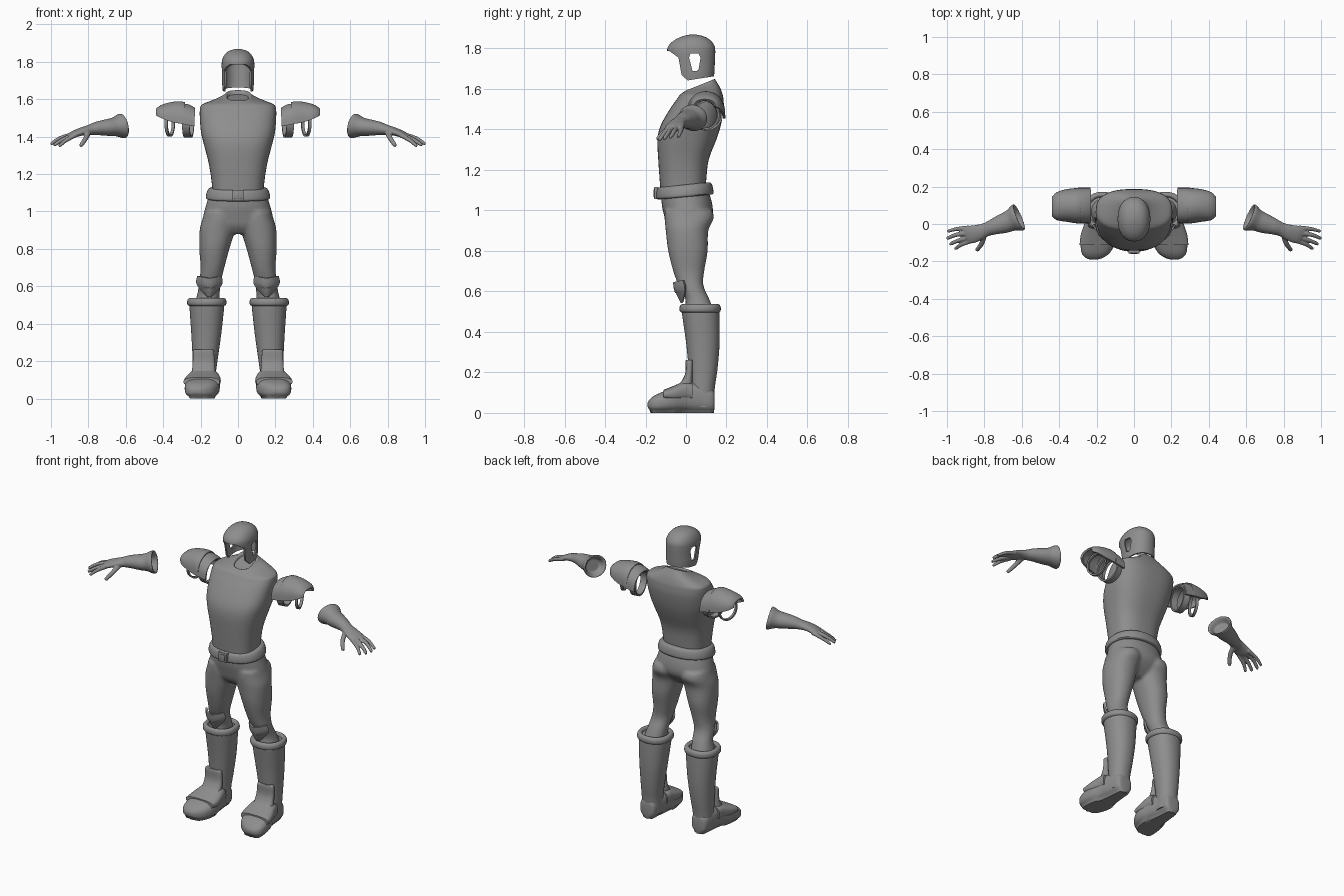
import bpy, bmesh, math
from mathutils import Vector

if "Cube" in bpy.data.objects:
    bpy.data.objects.remove(bpy.data.objects["Cube"])

grey = bpy.data.materials.new("plain grey")
grey.diffuse_color = (0.27, 0.27, 0.27, 1)
grey.use_nodes = True
grey.node_tree.nodes["Principled BSDF"].inputs["Base Color"].default_value = grey.diffuse_color


def spline(rows, steps):
    """Catmull-Rom interpolation of rows of numbers."""
    if steps < 2:
        return rows
    out = []
    for i in range(len(rows) - 1):
        p = [rows[max(0, min(len(rows) - 1, i + k))] for k in (-1, 0, 1, 2)]
        for s in range(steps):
            t = s / steps
            out.append([b + 0.5 * t * (c - a + t * (2*a - 5*b + 4*c - d + t * (3*(b - c) + d - a)))
                        for a, b, c, d in zip(*p)])
    return out + [rows[-1]]


def skin(bm, rings, caps=(True, True), closed=True):
    vs = [[bm.verts.new(p) for p in r] for r in rings]
    n = len(vs[0])
    for a, b in zip(vs, vs[1:]):
        for i in range(n if closed else n - 1):
            j = (i + 1) % n
            bm.faces.new((a[i], a[j], b[j], b[i]))
    for use, r in zip(caps, (vs[0], vs[-1])):
        if use and closed:
            bm.faces.new(r)


def oval(power, n):
    """Points of a unit superellipse."""
    out = []
    for i in range(n):
        c, s = math.cos(2*math.pi*i/n), math.sin(2*math.pi*i/n)
        out.append((math.copysign(abs(c)**(2/power), c), math.copysign(abs(s)**(2/power), s)))
    return out


def stack(bm, rows, along='z', power=2.2, tilt=0, steps=4, n=40, caps=(True, True), flip=1):
    """Loft of rows (position, x0, x1, low, high[, tilt]) along z or y."""
    rows = [list(r) + [tilt] * (6 - len(r)) for r in rows]
    rings = []
    for h, x0, x1, a, b, tl in spline(rows, steps):
        ring = []
        for c, s in oval(power, n):
            x, w = flip * ((x0 + x1)/2 + c*(x1 - x0)/2), (a + b)/2 + s*(b - a)/2
            ring.append((x, w, h + tl*s) if along == 'z' else (x, h, w))
        rings.append(ring)
    skin(bm, rings, caps)


def tube(bm, rows, axis, steps=4, n=24, caps=(True, True)):
    """Loft of rows (x, y, z, half width, half height) square to an axis."""
    d = Vector(axis).normalized()
    u = d.cross(Vector((0, 0, 1))).normalized()
    v = u.cross(d)
    skin(bm, [[Vector(r[:3]) + u*c*r[3] + v*s*r[4] for c, s in oval(2, n)]
              for r in spline(rows, steps)], caps)


def hoop(bm, centre, axis, ru, rv, width, thick):
    c, d = Vector(centre), Vector(axis).normalized() * width / 2
    rows = [[*(c + d*k), ru - t, rv - t] for k, t in ((-1, thick), (-1, 0), (1, 0), (1, thick), (-1, thick))]
    tube(bm, rows, axis, 1, 32, (False, False))


def finish(name, bm, mirror=False, voxel=0, smooth=3, thick=0, cutter=None, bevel=0):
    bmesh.ops.remove_doubles(bm, verts=bm.verts, dist=1e-5)
    bmesh.ops.recalc_face_normals(bm, faces=bm.faces)
    me = bpy.data.meshes.new(name)
    bm.to_mesh(me)
    bm.free()
    me.materials.append(grey)
    ob = bpy.data.objects.new(name, me)
    bpy.context.collection.objects.link(ob)
    if thick:
        m = ob.modifiers.new("shell", 'SOLIDIFY')
        m.thickness, m.offset = thick, 0
    if bevel:
        m = ob.modifiers.new("bevel", 'BEVEL')
        m.width, m.segments = bevel, 2
    if cutter:
        m = ob.modifiers.new("cut", 'BOOLEAN')
        m.object, m.solver = cutter, 'EXACT'
    if voxel:
        m = ob.modifiers.new("blend", 'REMESH')
        m.mode, m.voxel_size = 'VOXEL', voxel
        m = ob.modifiers.new("soften", 'SMOOTH')
        m.iterations = smooth
    if mirror:
        ob.modifiers.new("mirror", 'MIRROR')
    bpy.ops.object.select_all(action='DESELECT')
    ob.select_set(True)
    bpy.context.view_layer.objects.active = ob
    bpy.ops.object.convert(target='MESH')
    bpy.ops.object.shade_smooth_by_angle(angle=math.radians(40))
    return ob


# Helmet: shell with face and ear openings
bm = bmesh.new()
for outline in ([(-.2, 1.787), (-.082, 1.787), (-.037, 1.755), (-.022, 1.67), (.012, 1.638), (.015, 1.5), (-.2, 1.5)],
                [(.015, 1.755), (.022, 1.775), (.062, 1.775), (.072, 1.755), (.062, 1.695), (.05, 1.688), (.032, 1.69)]):
    skin(bm, [[(x, y, z) for y, z in outline] for x in (-.2, .2)])
cutter = finish("helmet_cutter", bm)
cutter.hide_render = True
bm = bmesh.new()
stack(bm, [(1.648, -.077, .077, -.05, .134, .015), (1.68, -.08, .08, -.06, .136, .008), (1.73, -.081, .081, -.074, .138),
           (1.78, -.083, .083, -.088, .14), (1.81, -.08, .08, -.083, .137), (1.838, -.066, .066, -.054, .117),
           (1.856, -.043, .043, -.015, .085), (1.864, -.012, .012, .02, .05)], caps=(False, True))
finish("helmet", bm, thick=.009, cutter=cutter)
bpy.data.objects.remove(cutter)

# Torso with sloped shoulders and tilted neck opening
bm = bmesh.new()
stack(bm, [(1.08, -.135, .135, -.125, .095), (1.15, -.14, .14, -.13, .1), (1.25, -.155, .155, -.137, .112),
           (1.35, -.18, .18, -.141, .15), (1.42, -.197, .197, -.125, .172), (1.5, -.204, .204, -.08, .186),
           (1.55, -.203, .203, -.045, .185), (1.573, -.19, .19, -.03, .18, .002), (1.595, -.13, .13, -.015, .168, .012),
           (1.61, -.085, .085, -.01, .152, .024), (1.62, -.07, .07, -.002, .142, .028), (1.617, -.06, .06, .008, .132, .026),
           (1.605, -.055, .055, .012, .127, .02)], power=2.6, n=56)
finish("torso", bm)

# Belt and buckle
bm = bmesh.new()
stack(bm, [(1.066, -.16, .16, -.135, .122), (1.072, -.172, .172, -.147, .135), (1.1, -.168, .168, -.147, .133),
           (1.122, -.156, .156, -.14, .125), (1.127, -.14, .14, -.125, .11)], tilt=.012, steps=3, n=48)
finish("belt", bm)
for name, w, y in (("buckle_frame", .06, -.147), ("buckle_plate", .038, -.151)):
    bm = bmesh.new()
    bmesh.ops.create_cube(bm, size=1)
    for v in bm.verts:
        v.co = (v.co.x * w, y + v.co.y * .02, 1.086 + v.co.z * w)
    finish(name, bm, bevel=.003)

# Trousers: hips and both legs blended together
bm = bmesh.new()
stack(bm, [(1.1, -.15, .15, -.122, .11), (1.03, -.172, .172, -.12, .13), (.97, -.186, .186, -.107, .13),
           (.92, -.175, .175, -.092, .095), (.88, -.1, .1, -.06, .05)])
for side in (1, -1):
    stack(bm, [(1.0, .02, .178, -.105, .13), (.96, .008, .19, -.106, .137), (.9, .016, .205, -.1, .11),
               (.8, .046, .207, -.088, .107), (.7, .073, .2, -.063, .09), (.63, .09, .207, -.037, .086),
               (.56, .098, .217, -.002, .116), (.5, .1, .235, -.01, .14)], flip=side)
finish("trousers", bm, voxel=.009, smooth=5)

# Knee pads
bm = bmesh.new()
rows = []
for z, w, y in spline([(.655, .06, -.058), (.62, .066, -.053), (.585, .045, -.04), (.545, .006, -.02)], 3):
    us = [i / 6 - 1 for i in range(13)]
    rows.append([(.153 + u*w, y + .05*u*u*(w/.066), z - .012*(1 - abs(u))*(z > .6)) for u in us])
skin(bm, rows, closed=False)
finish("knee_pad", bm, mirror=True, thick=.012)

# Boot shaft and rolled cuff
bm = bmesh.new()
stack(bm, [(.52, .075, .258, -.02, .16), (.5, .073, .26, -.021, .165), (.35, .089, .25, .0, .166),
           (.22, .107, .243, .013, .156), (.12, .12, .24, .02, .142), (.03, .122, .238, .02, .138)])
finish("boot_shaft", bm, mirror=True)
bm = bmesh.new()
stack(bm, [(.495, .073, .261, -.022, .163), (.504, .063, .271, -.031, .171), (.524, .063, .271, -.031, .171),
           (.536, .072, .262, -.022, .162), (.534, .088, .246, -.008, .148), (.512, .094, .24, -.002, .142)], steps=3)
finish("boot_cuff", bm, mirror=True)

# Foot with flat sole
bm = bmesh.new()
stack(bm, [(.142, .16, .205, .03, .09), (.13, .132, .232, .006, .12), (.06, .12, .246, .002, .15),
           (0, .107, .258, .004, .15), (-.06, .097, .278, .002, .125), (-.11, .104, .285, .001, .106),
           (-.155, .13, .28, .004, .086), (-.18, .165, .26, .015, .066), (-.19, .195, .235, .03, .05)],
      along='y', power=2.7)
for v in bm.verts:
    v.co.z = 0 if v.co.z < .012 else v.co.z
finish("foot", bm, mirror=True)

# Instep strap and shin guard
bm = bmesh.new()
stack(bm, [(.033, .106, .26, .055, .15), (0, .1, .266, .055, .158), (-.06, .092, .285, .055, .134),
           (-.112, .098, .291, .065, .113)], along='y', power=2.7)
finish("instep_strap", bm, mirror=True)
bm = bmesh.new()
stack(bm, [(.262, .145, .23, .005, .033), (.255, .13, .24, -.002, .037), (.2, .125, .242, -.003, .035),
           (.16, .122, .245, -.02, .034), (.13, .12, .25, -.045, .033), (.1, .12, .25, -.07, .03)], power=2.8)
finish("shin_guard", bm, mirror=True)

# Shoulder guard with two arm hoops
bm = bmesh.new()
rows = []
for x, y0, y1, z0, z1 in spline([(.285, .008, .188, 1.465, 1.578), (.31, .01, .186, 1.47, 1.583), (.36, .018, .18, 1.48, 1.578),
                                 (.41, .026, .165, 1.5, 1.563), (.434, .045, .14, 1.515, 1.545)], 3):
    arc = [math.pi * i / 20 for i in range(21)]
    rows.append([(x, (y0 + y1)/2 - (y1 - y0)/2*math.cos(t), z0 + (z1 - z0)*math.sin(t)**.75) for t in arc])
skin(bm, rows, closed=False)
finish("shoulder_guard", bm, mirror=True, thick=.012)
bm = bmesh.new()
rows = []
for x, z0, z1 in ((.232, 1.455, 1.55), (.26, 1.46, 1.566), (.3, 1.468, 1.574)):
    rows.append([(x, .099 - .09*math.cos(t), z0 + (z1 - z0)*math.sin(t)**.75) for t in arc])
skin(bm, rows, closed=False)
finish("shoulder_underplate", bm, mirror=True, thick=.01)
bm = bmesh.new()
hoop(bm, (.267, .1, 1.475), (6, 1, 0), .08, .08, .04, .01)
finish("inner_arm_hoop", bm, mirror=True)
bm = bmesh.new()
hoop(bm, (.365, .1, 1.473), (3, 1, 0), .066, .073, .016, .01)
finish("outer_arm_hoop", bm, mirror=True)

# Gauntlet: flared hollow cuff, palm, fingers and thumb blended together
bm = bmesh.new()
tube(bm, [(.645, .022, 1.451, .046, .04), (.618, .036, 1.457, .062, .056), (.614, .037, 1.458, .074, .066),
          (.628, .031, 1.456, .073, .065), (.66, .018, 1.452, .058, .051), (.7, .002, 1.448, .053, .045),
          (.75, -.015, 1.444, .043, .037), (.79, -.03, 1.437, .037, .028), (.83, -.045, 1.429, .043, .022),
          (.875, -.057, 1.414, .049, .018), (.9, -.064, 1.405, .042, .012)], (.88, -.38, -.2), n=32)
for base, mid, tip, r in (((.88, -.02, 1.412), (.945, -.026, 1.392), (.992, -.038, 1.365), .0105),
                          ((.88, -.046, 1.412), (.95, -.058, 1.392), (.997, -.076, 1.363), .0115),
                          ((.875, -.07, 1.41), (.935, -.087, 1.385), (.98, -.106, 1.357), .0115),
                          ((.87, -.09, 1.408), (.92, -.109, 1.38), (.953, -.13, 1.352), .011),
                          ((.8, -.05, 1.425), (.812, -.1, 1.395), (.838, -.138, 1.355), .0135)):
    end = Vector(tip) + (Vector(tip) - Vector(mid)).normalized() * .006
    tube(bm, [(*base, r*1.2, r*1.2), (*mid, r, r), (*tip, r*.8, r*.8), (*end, r*.35, r*.35)],
         Vector(tip) - Vector(base), n=12)
finish("gauntlet", bm, mirror=True, voxel=.0045, smooth=2)
